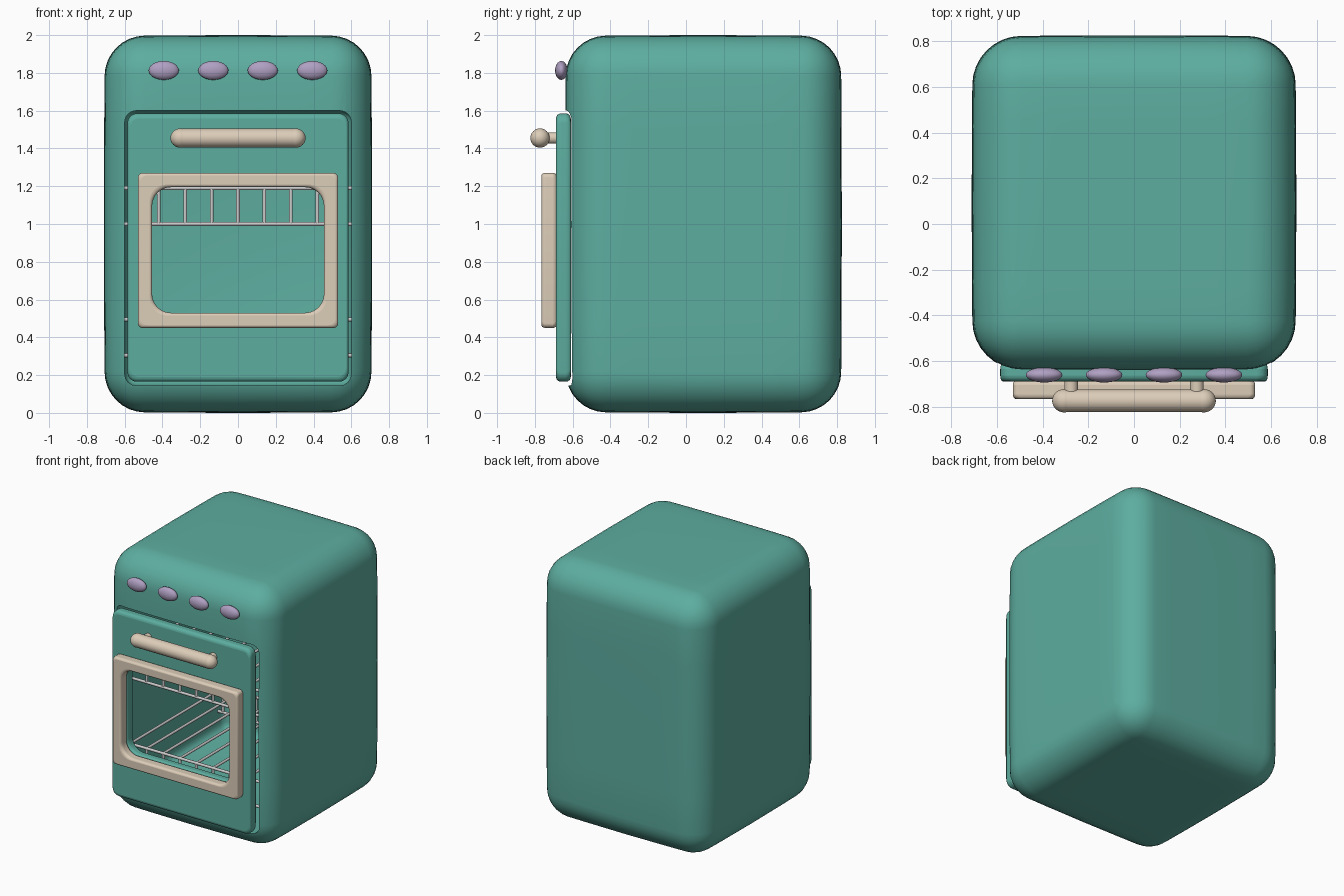
import bpy, bmesh, math
from mathutils import Vector, Matrix

if "Cube" in bpy.data.objects:
    bpy.data.objects.remove(bpy.data.objects["Cube"])


def material(name, rgb):
    m = bpy.data.materials.new(name)
    m.diffuse_color = (*rgb, 1)
    m.use_nodes = True
    m.node_tree.nodes["Principled BSDF"].inputs["Base Color"].default_value = m.diffuse_color
    return m


TEAL = material("teal_enamel", (0.11, 0.42, 0.35))
CREAM = material("cream", (0.72, 0.61, 0.48))
LILAC = material("lilac", (0.43, 0.35, 0.54))
STEEL = material("steel", (0.55, 0.55, 0.58))


def finish(bm, name, mat, angle=40):
    bmesh.ops.recalc_face_normals(bm, faces=bm.faces)
    me = bpy.data.meshes.new(name)
    bm.to_mesh(me)
    bm.free()
    ob = bpy.data.objects.new(name, me)
    bpy.context.collection.objects.link(ob)
    me.materials.append(mat)
    bpy.ops.object.select_all(action='DESELECT')
    ob.select_set(True)
    bpy.context.view_layer.objects.active = ob
    bpy.ops.object.shade_smooth_by_angle(angle=math.radians(angle))
    return ob


def rounded_box(lo, hi, r, seg, cuts=3):
    lo, hi = Vector(lo), Vector(hi)
    bm = bmesh.new()
    bmesh.ops.create_cube(bm, size=1)
    bmesh.ops.subdivide_edges(bm, edges=bm.edges[:], cuts=cuts, use_grid_fill=True)
    for v in bm.verts:
        v.co = Vector([(lo[i] + hi[i]) / 2 + v.co[i] * (hi[i] - lo[i]) for i in range(3)])
    bm.normal_update()
    sharp = [e for e in bm.edges if e.calc_face_angle() > 1]
    bmesh.ops.bevel(bm, geom=sharp, offset=r, segments=seg, profile=0.5, affect='EDGES')
    return bm


def round_rect(x, z0, z1, r, n=6):
    pts = []
    for cx, cz, a0 in ((x - r, z1 - r, 0), (r - x, z1 - r, 90),
                       (r - x, z0 + r, 180), (x - r, z0 + r, 270)):
        for k in range(n + 1):
            a = math.radians(a0 + 90 * k / n)
            pts.append((cx + r * math.cos(a), cz + r * math.sin(a)))
    return pts


def window_panel(name, outer, inner, y0, y1, bevel, mat):
    bm = bmesh.new()
    loops = [[bm.verts.new((x, y, z)) for x, z in pts]
             for pts, y in ((outer, y0), (outer, y1), (inner, y1), (inner, y0))]
    n = len(outer)
    for a, b in zip(loops, loops[1:] + loops[:1]):
        for i in range(n):
            j = (i + 1) % n
            bm.faces.new((a[i], a[j], b[j], b[i]))
    ob = finish(bm, name, mat)
    mod = ob.modifiers.new("soft_edges", 'BEVEL')
    mod.width = bevel
    mod.segments = 4
    mod.angle_limit = math.radians(40)
    mod.use_clamp_overlap = False
    return ob


def rod(bm, a, b, r, seg=10):
    a, b = Vector(a), Vector(b)
    d = b - a
    m = Matrix.Translation((a + b) / 2) @ d.to_track_quat('Z', 'Y').to_matrix().to_4x4()
    bmesh.ops.create_cone(bm, cap_ends=True, segments=seg, radius1=r, radius2=r,
                          depth=d.length, matrix=m)


def ball(bm, centre, radii, u=28, v=16):
    bmesh.ops.create_uvsphere(bm, u_segments=u, v_segments=v, radius=1,
                              matrix=Matrix.Translation(centre) @ Matrix.Diagonal((*radii, 1)))


# Oven body: soft box with slightly bulging walls
bm = rounded_box((-0.71, -0.64, 0), (0.71, 0.825, 2), 0.21, 8)
for v in bm.verts:
    x, y, z = v.co.x / 0.71, (v.co.y - 0.09) / 0.73, v.co.z - 1
    v.co.x *= 1 - 0.008 * (y * y + z * z)
    v.co.y = 0.0925 + (v.co.y - 0.0925) * (1 - 0.007 * (x * x + z * z))
    v.co.z = 1 + z * (1 - 0.006 * (x * x + y * y))
body = finish(bm, "oven_body", TEAL)

# Oven cavity
cutter = finish(rounded_box((-0.6, -1.0, 0.145), (0.6, 0.7, 1.6), 0.06, 4, 1), "cavity_cutter", TEAL)
cutter.hide_render = True
cutter.hide_viewport = False
cut = body.modifiers.new("cavity", 'BOOLEAN')
cut.operation = 'DIFFERENCE'
cut.solver = 'EXACT'
cut.object = cutter
bpy.context.view_layer.objects.active = body
bpy.ops.object.modifier_apply(modifier=cut.name)
bpy.data.objects.remove(cutter)
bpy.ops.object.select_all(action='DESELECT')
body.select_set(True)
bpy.ops.object.shade_smooth_by_angle(angle=math.radians(40))

# Door and window frame
window = round_rect(0.455, 0.53, 1.195, 0.1)
window_panel("door", round_rect(0.585, 0.165, 1.585, 0.05), window, -0.688, -0.61, 0.025, TEAL)
window_panel("window_frame", round_rect(0.53, 0.45, 1.27, 0.025), window, -0.765, -0.685, 0.02, CREAM)

# Handle with round ends and two posts
bm = bmesh.new()
rod(bm, (-0.305, -0.773, 1.455), (0.305, -0.773, 1.455), 0.05, 28)
for s in (-1, 1):
    ball(bm, (s * 0.305, -0.773, 1.455), (0.053, 0.051, 0.051))
    rod(bm, (s * 0.275, -0.77, 1.455), (s * 0.275, -0.67, 1.455), 0.03, 20)
finish(bm, "door_handle", CREAM)

# Control knobs
for i in range(4):
    bm = bmesh.new()
    ball(bm, (-0.393 + i * 0.262, -0.66, 1.813), (0.08, 0.033, 0.05))
    finish(bm, "knob_%d" % (i + 1), LILAC)

# Wire racks: depth rods with dropped ends and cross rails
for k, top in enumerate((0.495, 1.19)):
    bm = bmesh.new()
    low = top - 0.19
    for y in (-0.5, 0.62):
        for z in (top, low):
            rod(bm, (-0.6, y, z), (0.6, y, z), 0.011)
        for i in range(-4, 5):
            rod(bm, (i * 0.14, y, low), (i * 0.14, y, top), 0.01)
    for i in range(-4, 5):
        rod(bm, (i * 0.14, -0.5, top), (i * 0.14, 0.62, top), 0.01)
    finish(bm, "rack_%d" % (k + 1), STEEL)
